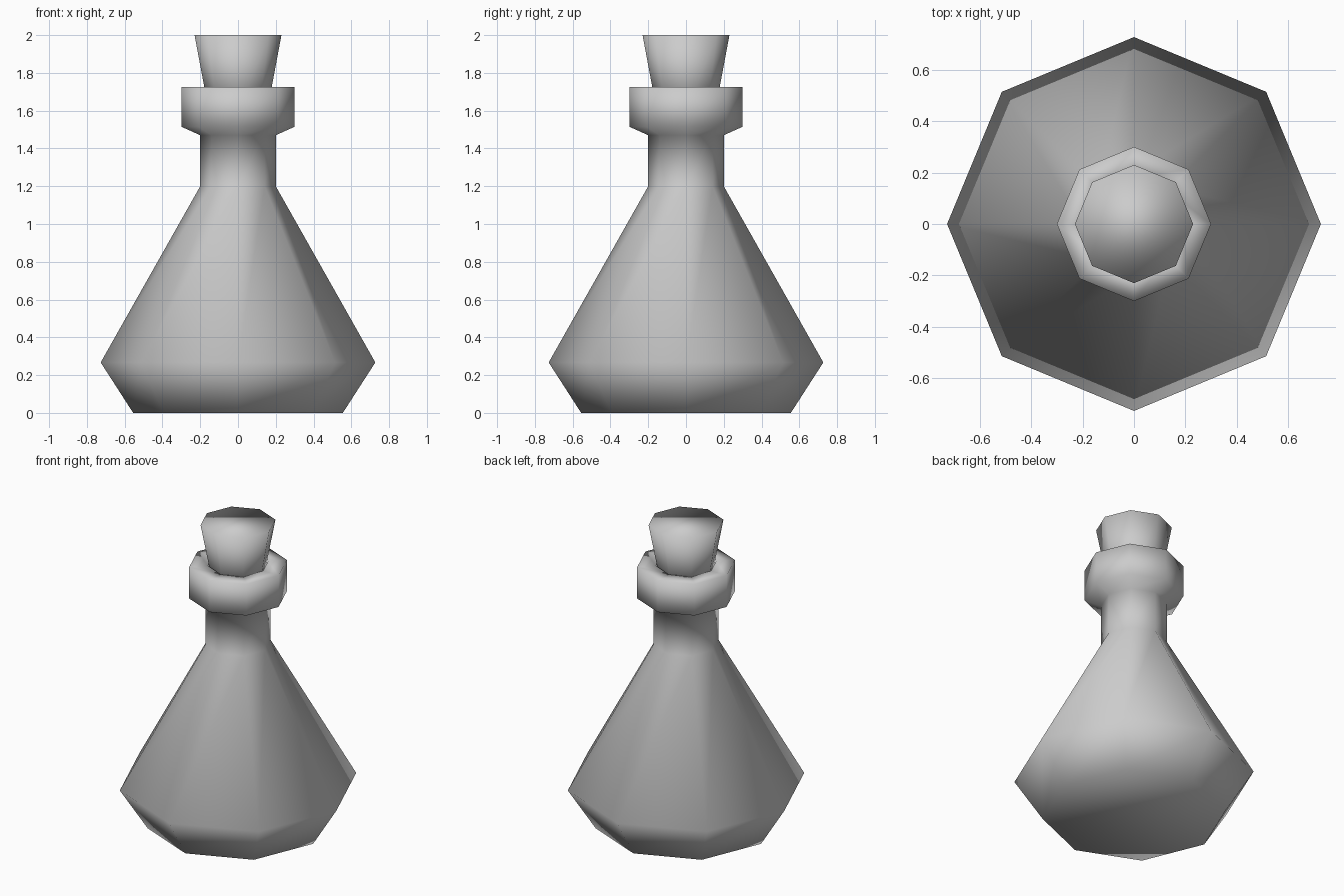
import bpy
import bmesh
from math import cos, sin, pi

SIDES = 8

old = bpy.data.objects.get("Cube")
if old:
    bpy.data.objects.remove(old, do_unlink=True)

# One plain grey for everything
grey = bpy.data.materials.new("plain_grey")
grey.use_nodes = True
colour = (0.6, 0.6, 0.6, 1)
grey.diffuse_color = colour
grey.node_tree.nodes["Principled BSDF"].inputs["Base Color"].default_value = colour


def lathe(name, profile):
    """Revolve (radius, height) points into a closed, smooth, eight-sided solid."""
    bm = bmesh.new()
    rings = []
    for radius, z in profile:
        angles = [2 * pi * i / SIDES for i in range(SIDES)]
        rings.append([bm.verts.new((radius * cos(a), radius * sin(a), z)) for a in angles])
    for low, high in zip(rings, rings[1:]):
        for i in range(SIDES):
            j = (i + 1) % SIDES
            bm.faces.new((low[i], low[j], high[j], high[i]))
    bm.faces.new(rings[0][::-1])
    bm.faces.new(rings[-1])
    bmesh.ops.recalc_face_normals(bm, faces=bm.faces)
    for face in bm.faces:
        face.smooth = True
    mesh = bpy.data.meshes.new(name)
    bm.to_mesh(mesh)
    bm.free()
    mesh.materials.append(grey)
    obj = bpy.data.objects.new(name, mesh)
    bpy.context.collection.objects.link(obj)
    return obj


# Flask: base, wide belly, neck, collar and shallow mouth
lathe("flask", [
    (0.555, 0.0), (0.727, 0.267), (0.2, 1.2), (0.2, 1.47),
    (0.3, 1.515), (0.3, 1.725), (0.185, 1.725), (0.185, 1.6),
])

# Tapered stopper seated in the mouth
lathe("stopper", [(0.155, 1.6), (0.23, 2.0)])
